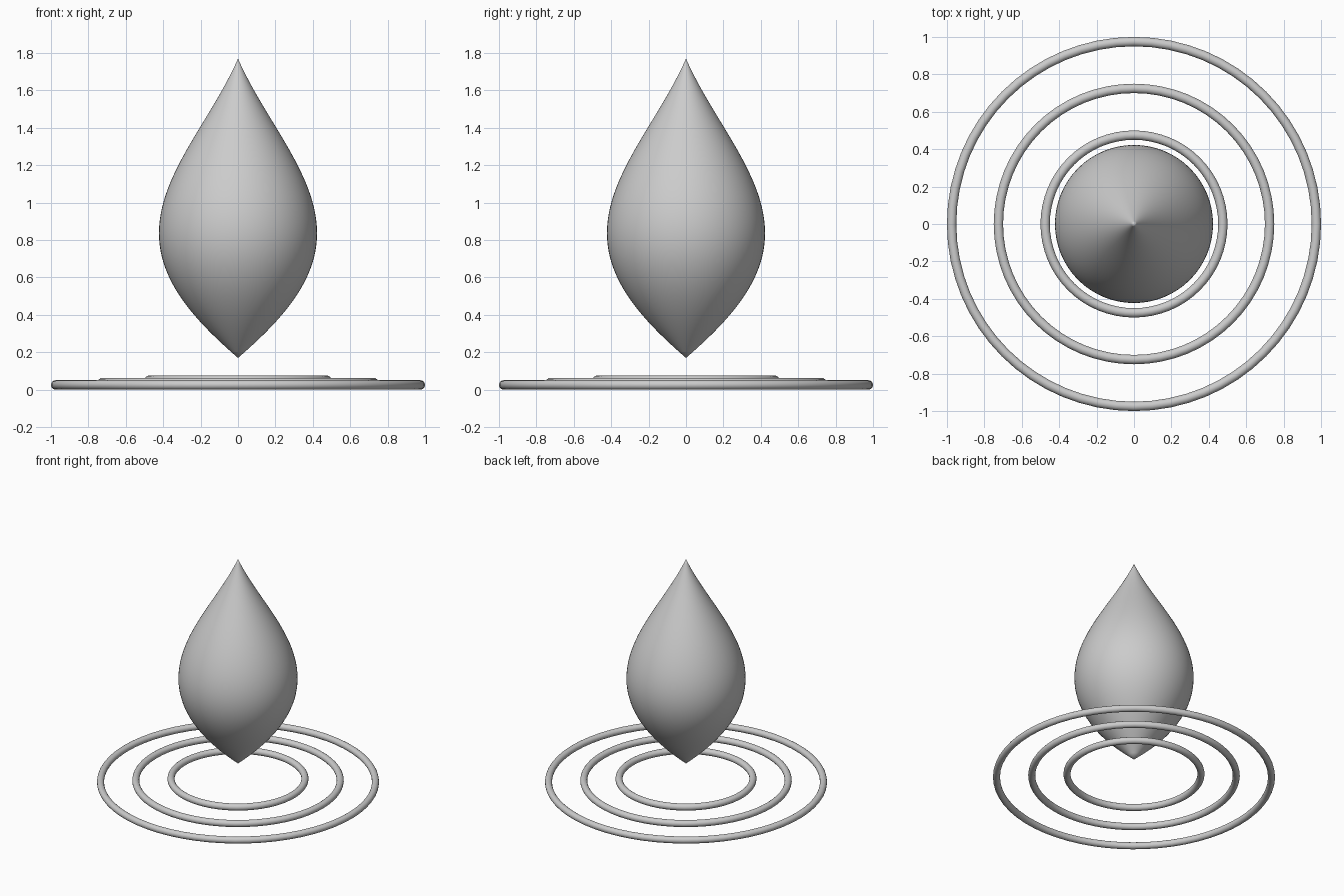
import bpy, bmesh, math

if "Cube" in bpy.data.objects:
    bpy.data.objects.remove(bpy.data.objects["Cube"])


def lathe(name, profile, sides):
    """Revolve (radius, z) points around the z axis, smooth shaded."""
    bm = bmesh.new()
    verts = [bm.verts.new((r, 0, z)) for r, z in profile]
    edges = [bm.edges.new(p) for p in zip(verts, verts[1:])]
    bmesh.ops.spin(bm, geom=verts + edges, cent=(0, 0, 0), axis=(0, 0, 1),
                   angle=2 * math.pi, steps=sides, use_duplicate=False)
    bmesh.ops.remove_doubles(bm, verts=bm.verts, dist=1e-5)
    bmesh.ops.recalc_face_normals(bm, faces=bm.faces)
    for f in bm.faces:
        f.smooth = True
    mesh = bpy.data.meshes.new(name)
    bm.to_mesh(mesh)
    bm.free()
    ob = bpy.data.objects.new(name, mesh)
    bpy.context.collection.objects.link(ob)
    return ob


# Droplet: pointed at both ends, fullest below the middle
BOTTOM, HEIGHT, STEPS = 0.17, 1.6, 48
drop = []
for i in range(STEPS + 1):
    u = i / STEPS
    r = 0.59 * math.sin(math.pi * u) * (1 - 0.62 * u)
    drop.append((max(r, 0.0) if 0 < i < STEPS else 0.0, BOTTOM + HEIGHT * u))
lathe("droplet", drop, 64)

# Ripples: three thin rings, each smaller one slightly higher
TUBE = 0.025
for name, radius, z in (("outer_ripple", 0.975, 0.026),
                        ("middle_ripple", 0.725, 0.0385),
                        ("inner_ripple", 0.475, 0.051)):
    bpy.ops.mesh.primitive_torus_add(major_radius=radius, minor_radius=TUBE,
                                     major_segments=64, minor_segments=16,
                                     location=(0, 0, z))
    ring = bpy.context.object
    ring.name = name
    bpy.ops.object.shade_smooth()
